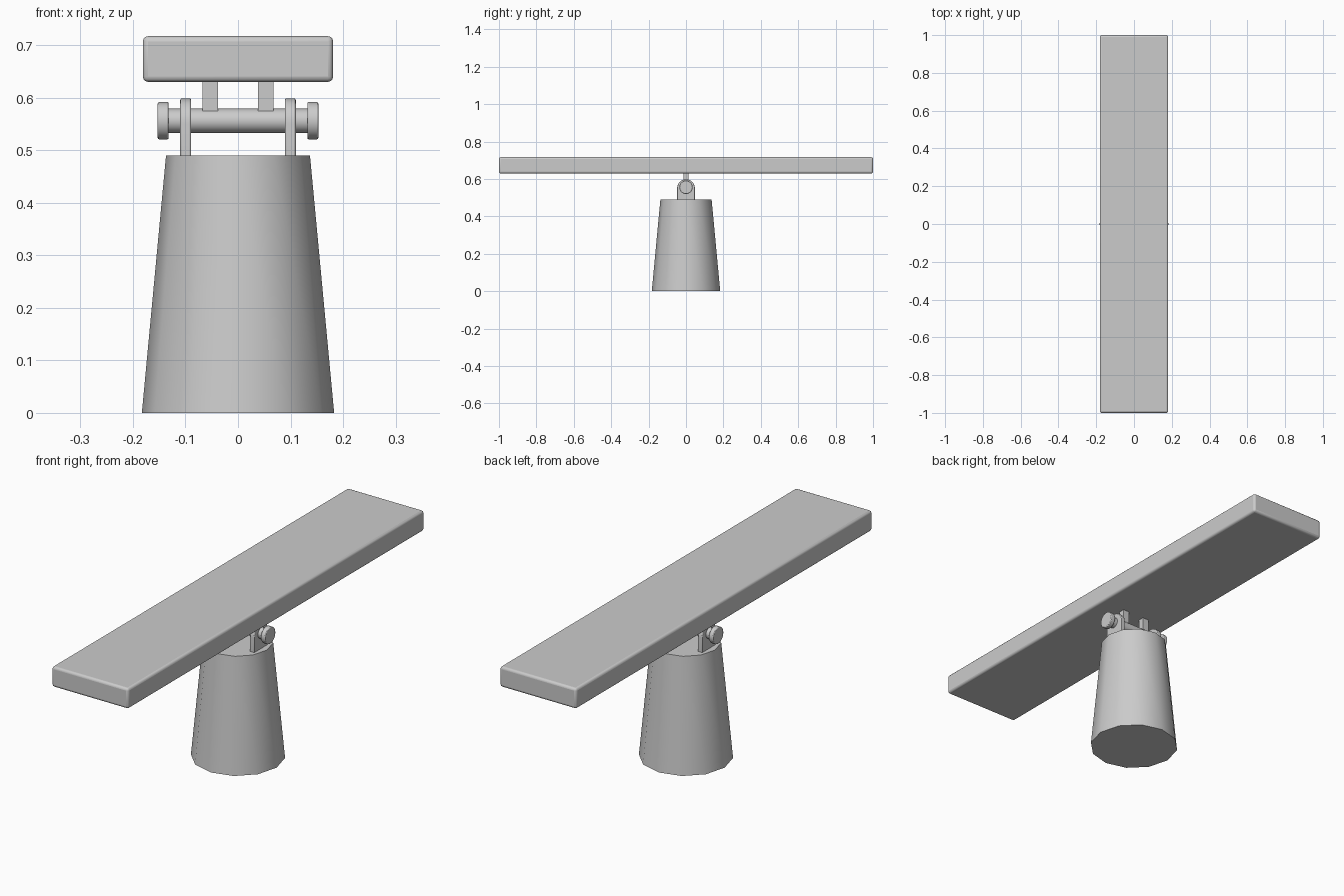
import bpy, bmesh
from math import pi, sin, cos, radians
from mathutils import Matrix

if "Cube" in bpy.data.objects:
    bpy.data.objects.remove(bpy.data.objects["Cube"])


def finish(name, bm, bevel=0, segments=2, angle=40):
    bmesh.ops.recalc_face_normals(bm, faces=bm.faces)
    mesh = bpy.data.meshes.new(name)
    bm.to_mesh(mesh)
    bm.free()
    ob = bpy.data.objects.new(name, mesh)
    bpy.context.collection.objects.link(ob)
    if bevel:
        mod = ob.modifiers.new("bevel", 'BEVEL')
        mod.width, mod.segments = bevel, segments
        mod.limit_method, mod.angle_limit = 'ANGLE', radians(40)
    bpy.ops.object.select_all(action='DESELECT')
    ob.select_set(True)
    bpy.context.view_layer.objects.active = ob
    bpy.ops.object.shade_smooth_by_angle(angle=radians(angle))
    return ob


def box(name, size, loc, **kw):
    bm = bmesh.new()
    bmesh.ops.create_cube(bm, size=1, matrix=Matrix.Translation(loc) @ Matrix.Diagonal((*size, 1)))
    return finish(name, bm, **kw)


def cylinder(name, r1, r2, depth, loc, sides, along_x=False, **kw):
    bm = bmesh.new()
    mat = Matrix.Translation(loc)
    if along_x:
        mat = mat @ Matrix.Rotation(pi / 2, 4, 'Y')
    bmesh.ops.create_cone(bm, cap_ends=True, segments=sides, radius1=r1, radius2=r2,
                          depth=depth, matrix=mat)
    return finish(name, bm, **kw)


def lug(name, x, width=0.021, r=0.0475, z0=0.48, zc=0.551):
    # Upright plate with a round top, extruded along x
    bm = bmesh.new()
    outline = [(-r, z0)] + [(-r * cos(pi * i / 16), zc + r * sin(pi * i / 16)) for i in range(17)] + [(r, z0)]
    face = bm.faces.new([bm.verts.new((x - width / 2, y, z)) for y, z in outline])
    ext = bmesh.ops.extrude_face_region(bm, geom=[face])
    bmesh.ops.translate(bm, vec=(width, 0, 0),
                        verts=[v for v in ext["geom"] if isinstance(v, bmesh.types.BMVert)])
    return finish(name, bm, bevel=0.003)


AXLE_Z = 0.556

# Plank and tapered pedestal
box("plank", (0.362, 2.0, 0.087), (0, 0, 0.6735), bevel=0.01, segments=3)
cylinder("pedestal", 0.183, 0.137, 0.49, (0, 0, 0.245), 12)

# Pivot rod
cylinder("pivot_rod", 0.023, 0.023, 0.28, (0, 0, AXLE_Z), 32, along_x=True)

# Paired hinge parts
for side, s in (("left", -1), ("right", 1)):
    lug(side + "_hinge_lug", s * 0.0995)
    box(side + "_plank_bracket", (0.03, 0.026, 0.066), (s * 0.053, 0, 0.605))
    cylinder(side + "_end_cap", 0.0355, 0.0355, 0.021, (s * 0.1425, 0, AXLE_Z), 32,
             along_x=True, bevel=0.003)
